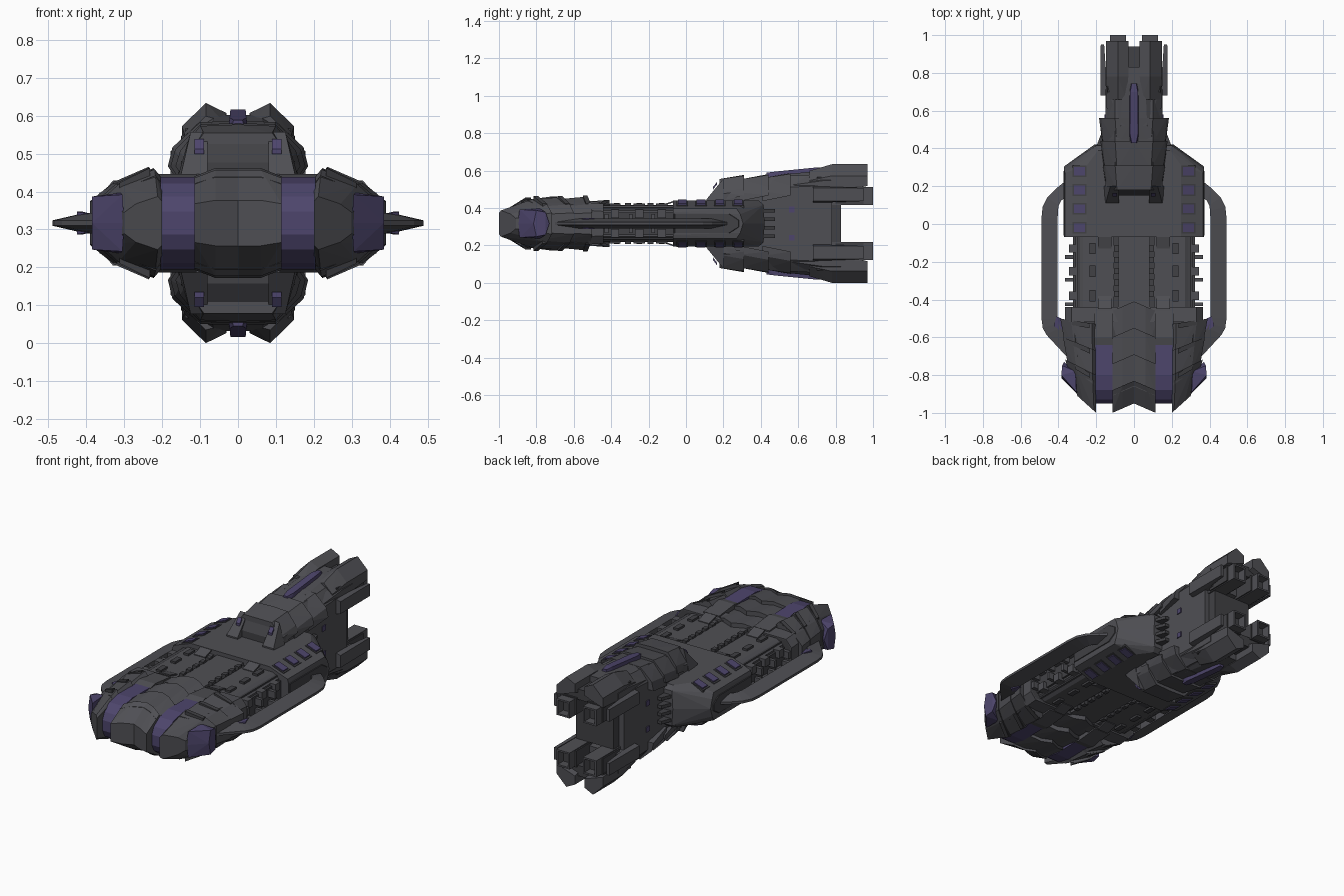
import bpy, bmesh, math
from mathutils import Vector

ZC = 0.317  # height of the symmetry plane; every mesh is modelled around it


def material(name, rgb):
    m = bpy.data.materials.new(name)
    m.diffuse_color = (*rgb, 1)
    return m


GREY = material("hull_grey", (0.078, 0.078, 0.088))
DARK = material("dark_grey", (0.052, 0.052, 0.058))
PURPLE = material("purple", (0.075, 0.06, 0.15))


def finish(name, bm, mats, mir):
    """Turn a bmesh into an object, mirrored over the axes named in mir."""
    bmesh.ops.recalc_face_normals(bm, faces=bm.faces)
    me = bpy.data.meshes.new(name)
    bm.to_mesh(me)
    bm.free()
    for m in mats:
        me.materials.append(m)
    ob = bpy.data.objects.new(name, me)
    ob.location.z = ZC
    bpy.context.collection.objects.link(ob)
    if mir:
        mod = ob.modifiers.new("mirror", "MIRROR")
        mod.use_axis = ("x" in mir, False, "z" in mir)
        mod.use_mirror_merge = False
    return ob


def hull(name, pts, mat=GREY, mir="", sym=""):
    """Convex solid round the points; sym reflects the points first."""
    pts = [Vector(p) for p in pts]
    if "x" in sym:
        pts += [Vector((-p.x, p.y, p.z)) for p in pts]
    if "z" in sym:
        pts += [Vector((p.x, p.y, -p.z)) for p in pts]
    bm = bmesh.new()
    for p in pts:
        bm.verts.new(p)
    bmesh.ops.remove_doubles(bm, verts=bm.verts, dist=1e-5)
    r = bmesh.ops.convex_hull(bm, input=bm.verts)
    junk = [g for g in r["geom_interior"] + r["geom_unused"] if isinstance(g, bmesh.types.BMVert)]
    bmesh.ops.delete(bm, geom=list(set(junk)), context="VERTS")
    bmesh.ops.dissolve_limit(bm, angle_limit=0.01, verts=bm.verts, edges=bm.edges)
    return finish(name, bm, [mat], mir)


def box(name, x, y, z, mat=GREY, mir="xz", sym=""):
    return hull(name, [(a, b, c) for a in x for b in y for c in z], mat, mir, sym)


def sections(*rings):
    """Each ring is (y, [(x, z), ...])."""
    return [(x, y, z) for y, ring in rings for x, z in ring]


# ---- head: inner core and collar
hull("head_core", sections((-0.44, [(0.33, 0.10), (0.36, 0.06)]), (-0.7, [(0.3, 0.105), (0.34, 0.05)]),
                           (-0.9, [(0.2, 0.075), (0.22, 0.03)])), DARK, sym="xz")
hull("head_collar", sections((-0.52, [(0.33, 0.112), (0.365, 0.07)]),
                             (-0.44, [(0.33, 0.106), (0.365, 0.065)])), sym="xz")

# ---- head: centre scales with chevron edges
for i, (y0, y1, h0, h1) in enumerate([(-1.0, -0.88, 0.06, 0.14), (-0.91, -0.74, 0.122, 0.145),
                                      (-0.77, -0.6, 0.122, 0.14), (-0.64, -0.46, 0.11, 0.125)]):
    pts = []
    for y, h in ((y0, h0), (y1, h1)):
        for x, k in ((0, 1), (0.06, 1), (0.115, 0.85)):
            pts.append((x, y + 0.05 * (1 - x / 0.115), h * k))
    hull(f"nose_scale_{i}", pts, mir="x", sym="z")

# ---- head: purple arched bands between the scales
arch = [(-0.60, 0.10), (-0.63, 0.12), (-0.80, 0.122), (-0.88, 0.105), (-0.93, 0.07), (-0.95, 0.03)]
hull("head_band", [(x, y, z) for y, z in arch for x in (0.115, 0.205)], PURPLE, "x", "z")
hull("band_root", sections((-0.66, [(0.11, 0.115), (0.21, 0.115)]), (-0.60, [(0.11, 0.13), (0.21, 0.13)]),
                           (-0.46, [(0.11, 0.115), (0.21, 0.115)])), GREY, "x", "z")

# ---- head: overlapping outer scales, swept backwards
RING = [(0.0, 0.82), (0.12, 1.0), (0.7, 0.72), (1.0, 0.4)]
for i, (y0, y1, s0, s1, w0, w1, h0, h1) in enumerate([
        (-0.72, -0.53, 0.5, 0.15, 0.165, 0.19, 0.125, 0.145),
        (-0.86, -0.67, 0.75, 0.4, 0.15, 0.175, 0.125, 0.143),
        (-1.0, -0.80, 0.9, 0.5, 0.10, 0.165, 0.07, 0.142)]):
    pts = [(0.2 + u * w, y + s * u * w, h * k) for y, s, w, h in ((y0, s0, w0, h0), (y1, s1, w1, h1))
           for u, k in RING]
    hull(f"outer_scale_{i}", pts, mir="x", sym="z")
    # raised rib along each scale's rear edge
    rib = [(0.2 + u * w1 * 0.85 + 0.015, y1 + s1 * u * w1 - d, h1 * k + 0.004)
           for u, k in RING[1:3] for d in (0.0, 0.025)]
    rib += [(x, y, z - 0.03) for x, y, z in rib]
    hull(f"scale_rib_{i}", rib, DARK, "xz")

# ---- head: purple faceted cheek lamps
hull("cheek_lamp", [(0.30, -0.90, 0.0), (0.305, -0.89, 0.075), (0.385, -0.815, 0.0), (0.385, -0.80, 0.07),
                    (0.38, -0.75, 0.06), (0.37, -0.73, 0.0), (0.31, -0.78, 0.08)], PURPLE, "x", "z")

# ---- middle section: core, deck plates, studs
box("mid_core", (-0.3, 0.3), (-0.46, -0.05), (-0.085, 0.085), DARK, "")
box("mid_spine", (-0.085, 0.085), (-0.46, -0.05), (-0.1, 0.1), GREY, "")
hull("mid_deck", sections((-0.46, [(0.105, 0.096), (0.27, 0.096), (0.31, 0.07)]),
                          (-0.05, [(0.105, 0.096), (0.27, 0.096), (0.31, 0.07)])), GREY, "x", "z")
for y in (-0.13, -0.25, -0.38):
    box("deck_stud", (0.205, 0.235), (y - 0.03, y + 0.03), (0.08, 0.108), DARK)
    box("side_stud", (0.30, 0.345), (y - 0.022, y + 0.022), (0.03, 0.075))
    box("side_pin", (0.30, 0.365), (y - 0.055, y - 0.035), (0.01, 0.05))
for k in range(5):
    y = -0.37 + k * 0.06
    box("spine_stud", (0.08, 0.105), (y - 0.015, y + 0.015), (0.08, 0.11), DARK)
box("side_beam", (0.30, 0.322), (-0.46, -0.05), (-0.06, 0.06), DARK, "x")
for y0, y1 in ((-0.45, -0.38), (-0.07, -0.13)):  # braces arching up to each end
    hull("deck_brace", [(x, y, z + d) for x in (0.12, 0.19) for y, z in ((y0, 0.112), (y1, 0.092))
                        for d in (0, 0.008)], GREY, "xz")

# ---- wing block with sloped shoulders and tapered tail
hull("wing_block", [(0.25, -0.07, 0.122), (0.365, -0.07, 0.08), (0.37, -0.07, 0.06), (0.25, 0.31, 0.122),
                    (0.365, 0.27, 0.08), (0.37, 0.29, 0.05), (0.37, 0.305, 0.0), (0.19, 0.39, 0.122),
                    (0.20, 0.415, 0.1), (0.21, 0.42, 0.0)], sym="xz")
hull("wing_side_panel", [(0.36, -0.07, 0.055), (0.374, -0.06, 0.05), (0.36, 0.24, 0.055), (0.374, 0.23, 0.05),
                         (0.36, 0.29, 0.02), (0.374, 0.28, 0.018)], DARK, "x", "z")
for y in (-0.02, 0.08, 0.18, 0.28):  # window strips on the shoulders
    for name, g, t, m in (("window_frame", 0.008, 0.003, DARK), ("window", 0, 0.009, PURPLE)):
        hull(name, [(x, y + s * (0.023 + g), 0.122 - 0.365 * (x - 0.25) + d) for s in (-1, 1)
                    for x in (0.26 - g, 0.318 + g) for d in (-0.01, t)], m, "xz")

# ---- side rails: a swept wedge section (inner edge thick, outer edge thin)
outer = [(0.36, 0.23), (0.41, 0.19), (0.46, 0.14), (0.484, 0.09), (0.49, 0.03), (0.49, -0.50),
         (0.483, -0.55), (0.465, -0.585), (0.34, -0.72)]
inner = [(0.36, 0.14), (0.385, 0.125), (0.398, 0.1), (0.403, 0.07), (0.404, 0.03), (0.404, -0.50),
         (0.40, -0.525), (0.39, -0.55), (0.34, -0.61)]
bm = bmesh.new()
rings = [[bm.verts.new(p) for p in ((*o, 0.007), (*n, 0.027), (*n, -0.027), (*o, -0.007))]
         for o, n in zip(outer, inner)]
for a, b in zip(rings, rings[1:]):
    for j in range(4):
        bm.faces.new((a[j], a[(j + 1) % 4], b[(j + 1) % 4], b[j]))
bm.faces.new(rings[0])
bm.faces.new(rings[-1])
finish("side_rail", bm, [GREY], "x")
hull("rail_joint", [(0.385, -0.50, 0.02), (0.41, -0.49, 0.03), (0.425, -0.54, 0.03), (0.37, -0.58, 0.02)],
     PURPLE, "x", "z")

# ---- tower hull standing through the body
hull("tower_core", sections((0.2, [(0.1, 0.22), (0.15, 0.16)]), (0.45, [(0.1, 0.25), (0.15, 0.19)]),
                            (0.68, [(0.1, 0.262), (0.15, 0.2)]), (0.78, [(0.09, 0.262), (0.15, 0.19)])), sym="xz")
box("tower_back", (-0.12, 0.12), (0.76, 0.83), (-0.1, 0.1), DARK, "")
# prongs and brow at the tower front
hull("tower_prong", sections((0.11, [(0.08, 0.1), (0.15, 0.1), (0.08, 0.13), (0.15, 0.13)]),
                             (0.20, [(0.08, 0.1), (0.165, 0.1), (0.08, 0.24), (0.125, 0.24)])), GREY, "xz")
hull("tower_brow", sections((0.15, [(0, 0.1), (0.09, 0.1), (0.09, 0.16), (0, 0.16)]),
                            (0.20, [(0, 0.1), (0.1, 0.1), (0.1, 0.24), (0, 0.24)])), DARK, "xz")
# overlapping armour scales along the tower
for i, (y0, y1, h0, h1, w) in enumerate([(0.18, 0.31, 0.238, 0.26, 0.165), (0.29, 0.44, 0.236, 0.264, 0.178),
                                         (0.41, 0.56, 0.243, 0.27, 0.185)]):
    hull(f"tower_scale_{i}", sections(
        (y0, [(0, h0), (0.09, h0), (w - 0.025, h0 - 0.07), (w - 0.02, 0.12), (0, 0.12)]),
        (y1, [(0, h1), (0.10, h1 - 0.004), (w - 0.012, h1 - 0.07), (w, 0.15), (0, 0.15)])), GREY, "z", "x")
# tail neck rising to the engines, with the purple spine
hull("tower_neck", sections((0.52, [(0.07, 0.262), (0.14, 0.2), (0.14, 0.1)]),
                            (0.74, [(0.06, 0.285), (0.15, 0.23), (0.15, 0.12)]),
                            (0.83, [(0.05, 0.285), (0.15, 0.23), (0.15, 0.12)])), GREY, "z", "x")
hull("purple_spine", sections((0.43, [(0.012, 0.272), (0.02, 0.24)]), (0.48, [(0.022, 0.278), (0.026, 0.24)]),
                              (0.70, [(0.02, 0.3), (0.026, 0.25)]), (0.745, [(0.012, 0.298), (0.02, 0.25)])),
     PURPLE, "z", "x")
# purple marker plates and side vents
box("side_marker", (0.14, 0.155), (0.55, 0.58), (0.06, 0.09), PURPLE)
hull("front_marker", [(x, y, z + d) for x in (0.09, 0.115) for y, z in ((0.145, 0.192), (0.165, 0.218))
                      for d in (-0.01, 0.004)], PURPLE, "xz")
for z in (0.022, 0.068):
    hull("side_vent", [(x, y, z + d) for x, y in ((0.14, 0.40), (0.2, 0.41), (0.175, 0.475), (0.14, 0.475))
                       for d in (-0.009, 0.009)], DARK, "xz")

# ---- engines: deck, twin covers, side guards, hollow nozzles
box("engine_deck", (0, 0.14), (0.7, 0.94), (0.19, 0.25), DARK)
hull("engine_cover", sections(
    (0.66, [(0.04, 0.27), (0.085, 0.282), (0.14, 0.23), (0.14, 0.17), (0.04, 0.17)]),
    (0.78, [(0.03, 0.29), (0.085, 0.317), (0.148, 0.255), (0.148, 0.19), (0.03, 0.19)]),
    (0.97, [(0.03, 0.29), (0.085, 0.317), (0.148, 0.255), (0.148, 0.2), (0.03, 0.24)])), GREY, "xz")
hull("engine_guard", sections((0.68, [(0.14, 0.11), (0.178, 0.12), (0.178, 0.19), (0.14, 0.2)]),
                              (0.95, [(0.158, 0.12), (0.176, 0.12), (0.176, 0.19), (0.158, 0.19)])), GREY, "xz")
bm = bmesh.new()
bmesh.ops.create_cube(bm, size=1)
for v in bm.verts:
    v.co = Vector((0.085 + v.co.x * 0.085, 0.85 + v.co.y * 0.3, 0.147 + v.co.z * 0.095))
rear = max(bm.faces, key=lambda f: f.calc_center_median().y)
bmesh.ops.inset_individual(bm, faces=[rear], thickness=0.014)
ext = bmesh.ops.extrude_discrete_faces(bm, faces=[rear])["faces"][0]
for v in ext.verts:
    v.co.y -= 0.06
ext.material_index = 1
finish("engine_nozzle", bm, [GREY, PURPLE], "xz")
box("nozzle_collar", (0.035, 0.135), (0.80, 0.95), (0.105, 0.2), DARK)
